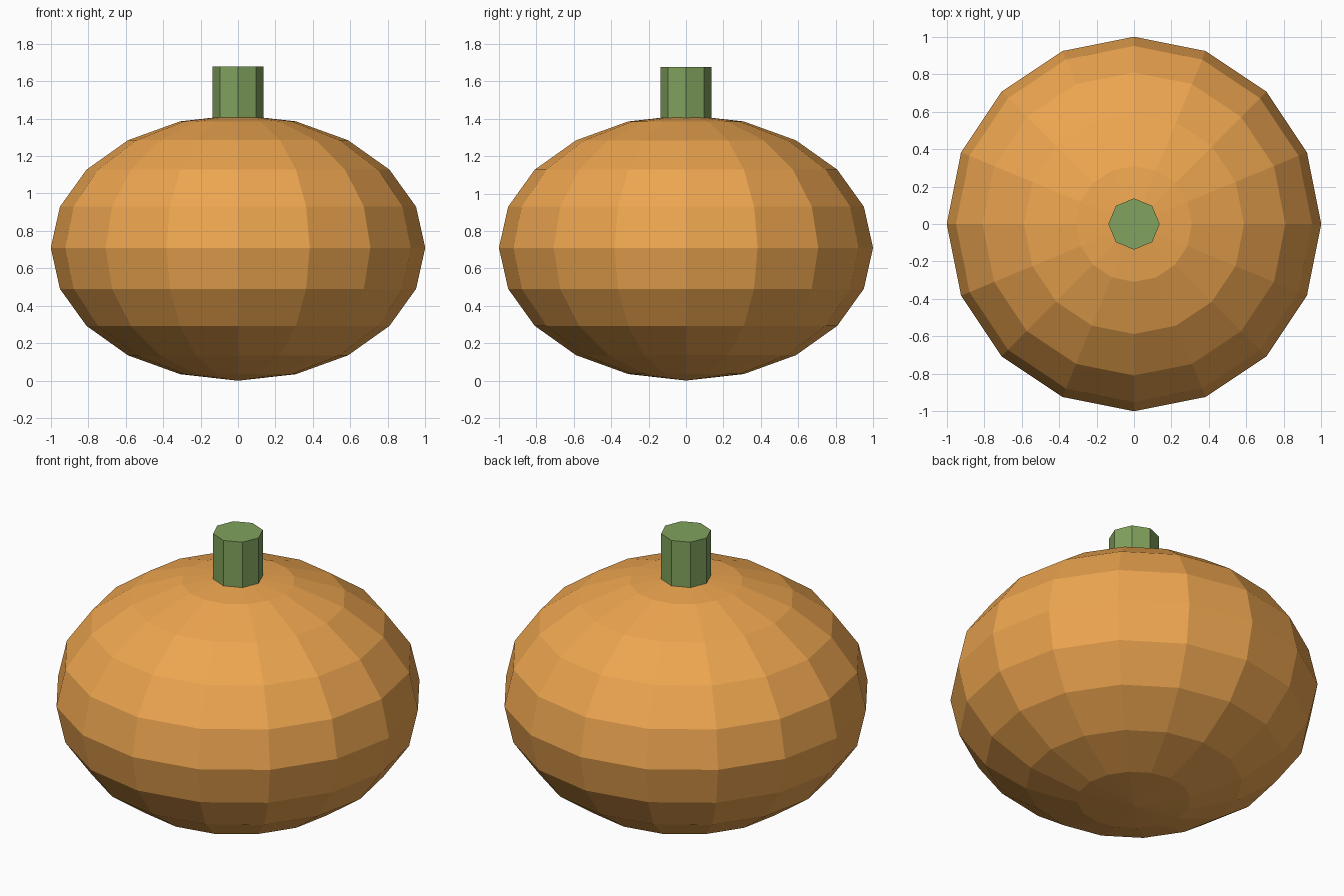
import bpy

if "Cube" in bpy.data.objects:
    bpy.data.objects.remove(bpy.data.objects["Cube"])


def finish(name, color):
    obj = bpy.context.object
    obj.name = name
    mat = bpy.data.materials.new(name + "_colour")
    mat.diffuse_color = color
    mat.use_nodes = True
    mat.node_tree.nodes["Principled BSDF"].inputs["Base Color"].default_value = mat.diffuse_color
    obj.data.materials.append(mat)
    bpy.ops.object.transform_apply(location=False, rotation=False, scale=True)
    bpy.ops.object.shade_flat()
    return obj


# Squashed faceted body
bpy.ops.mesh.primitive_uv_sphere_add(segments=16, ring_count=10, radius=1,
                                     location=(0, 0, 0.71))
bpy.context.object.scale = (1, 1, 0.71)
finish("pumpkin_body", (0.85, 0.38, 0.08, 1))

# Eight-sided stem, sunk slightly into the body
bottom, top = 1.34, 1.677
bpy.ops.mesh.primitive_cylinder_add(vertices=8, radius=0.137, depth=top - bottom,
                                    location=(0, 0, (top + bottom) / 2))
finish("stem", (0.22, 0.36, 0.11, 1))
